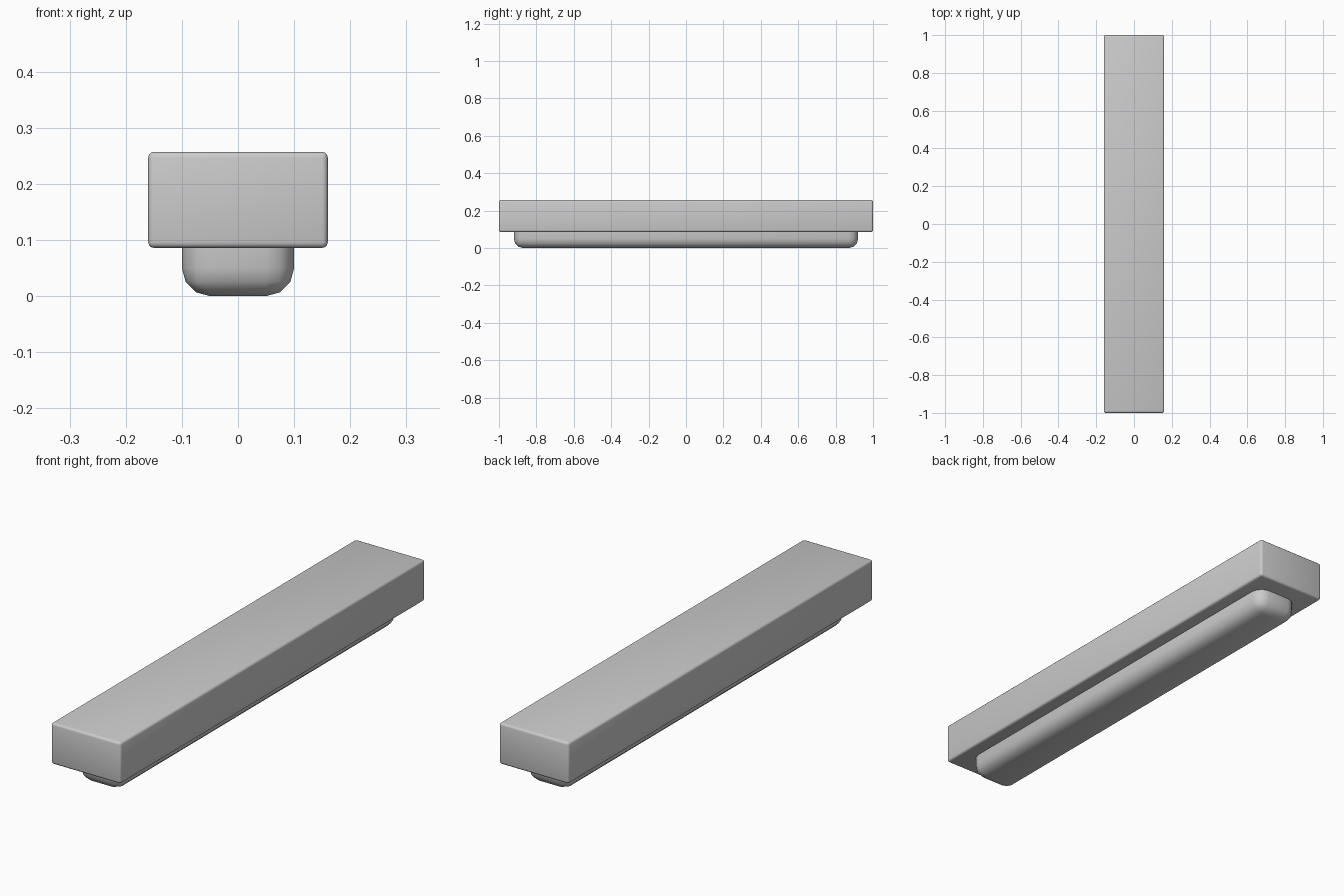
import bpy, bmesh, math

if "Cube" in bpy.data.objects:
    bpy.data.objects.remove(bpy.data.objects["Cube"])


def rounded_box(name, half_x, half_y, z0, z1, radius, segments, round_top=True):
    """Box between z0 and z1 with rounded edges; the top rim can stay square."""
    bm = bmesh.new()
    bmesh.ops.create_cube(bm, size=2)
    for v in bm.verts:
        v.co = (v.co.x * half_x, v.co.y * half_y, z1 if v.co.z > 0 else z0)
    edges = [e for e in bm.edges
             if round_top or any(v.co.z < z1 - 1e-5 for v in e.verts)]
    bmesh.ops.bevel(bm, geom=edges, offset=radius, segments=segments,
                    profile=0.5, affect='EDGES')
    bmesh.ops.recalc_face_normals(bm, faces=bm.faces)
    mesh = bpy.data.meshes.new(name)
    bm.to_mesh(mesh)
    bm.free()
    obj = bpy.data.objects.new(name, mesh)
    bpy.context.collection.objects.link(obj)
    bpy.ops.object.select_all(action='DESELECT')
    obj.select_set(True)
    bpy.context.view_layer.objects.active = obj
    bpy.ops.object.shade_smooth_by_angle(angle=math.radians(40))
    return obj


# Long upper housing
rounded_box("housing", 0.16, 1.0, 0.086, 0.257, 0.01, 3)

# Rounded lower diffuser, seated slightly into the housing
rounded_box("diffuser", 0.10, 0.92, 0.0, 0.10, 0.05, 3, round_top=False)
